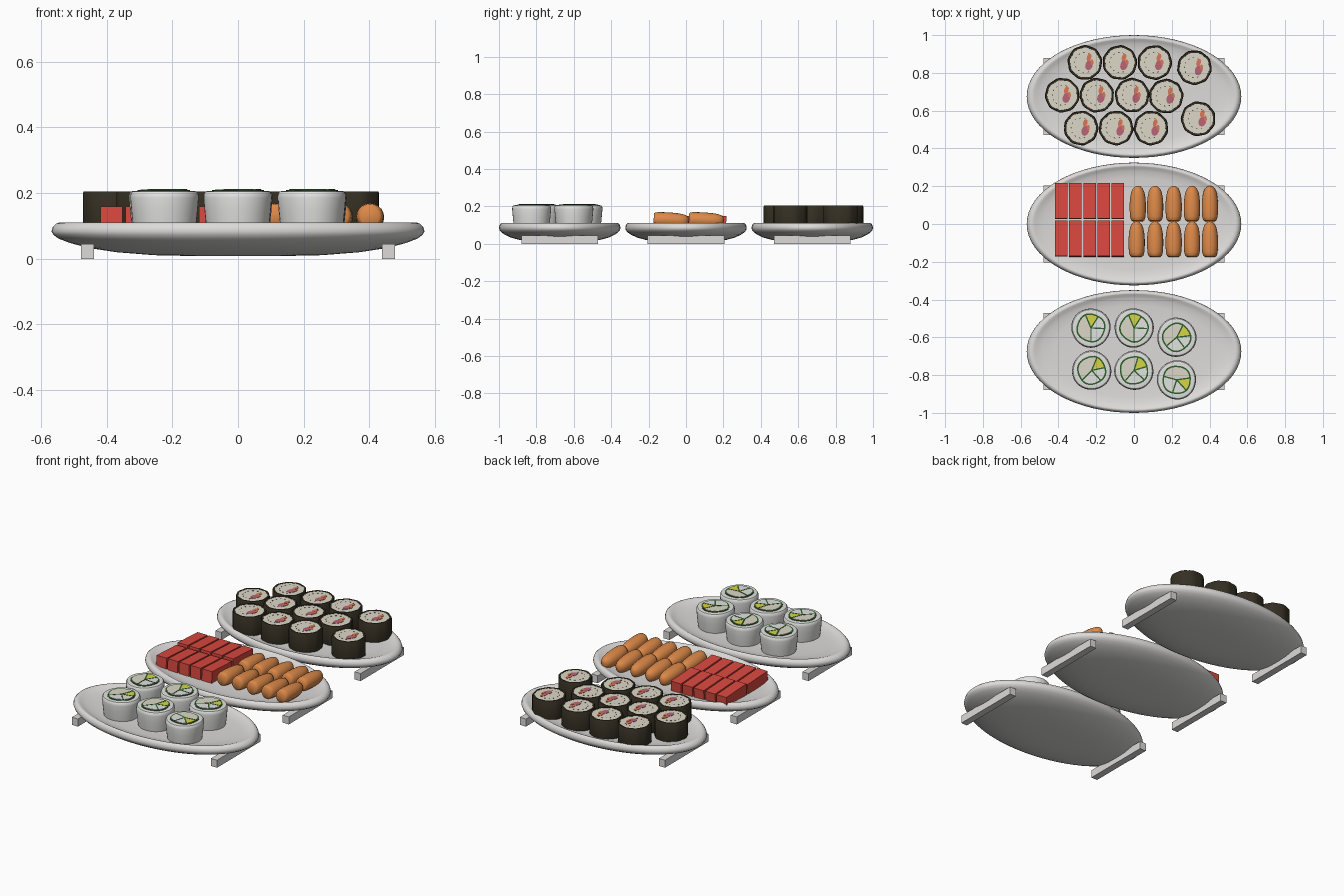
import bpy, bmesh, math
from math import sin, cos, pi, radians

if "Cube" in bpy.data.objects:
    bpy.data.objects.remove(bpy.data.objects["Cube"])


def material(name, rgb):
    m = bpy.data.materials.new(name)
    m.diffuse_color = (*rgb, 1)
    m.use_nodes = True
    m.node_tree.nodes["Principled BSDF"].inputs["Base Color"].default_value = m.diffuse_color
    return m


PLATE = material("plate_grey", (0.72, 0.71, 0.70))
SEAWEED = material("seaweed_black", (0.035, 0.029, 0.017))
RICE = material("rice_cream", (0.72, 0.69, 0.58))
WHITE = material("rice_white", (0.76, 0.76, 0.75))
RED = material("tuna_red", (0.70, 0.065, 0.05))
ORANGE = material("salmon_orange", (0.72, 0.25, 0.065))
MAUVE = material("filling_mauve", (0.48, 0.13, 0.18))
CORAL = material("filling_coral", (0.72, 0.18, 0.09))
GREEN = material("cucumber_green", (0.03, 0.12, 0.025))
YELLOW = material("egg_yellow", (0.68, 0.66, 0.06))


def finish(name, bm, mats, loc=(0, 0, 0), rot=(0, 0, 0), smooth=None):
    bmesh.ops.recalc_face_normals(bm, faces=bm.faces)
    me = bpy.data.meshes.new(name)
    bm.to_mesh(me)
    bm.free()
    for m in mats:
        me.materials.append(m)
    ob = bpy.data.objects.new(name, me)
    bpy.context.collection.objects.link(ob)
    ob.location, ob.rotation_euler = loc, rot
    if smooth:
        bpy.ops.object.select_all(action='DESELECT')
        ob.select_set(True)
        bpy.context.view_layer.objects.active = ob
        bpy.ops.object.shade_smooth_by_angle(angle=radians(smooth))
    return ob


def loft(bm, rings):
    """Skin a list of equal point rings and cap both ends."""
    vs = [[bm.verts.new(p) for p in r] for r in rings]
    n = len(vs[0])
    for a, b in zip(vs, vs[1:]):
        for i in range(n):
            bm.faces.new((a[i], a[(i + 1) % n], b[(i + 1) % n], b[i]))
    bm.faces.new(vs[0])
    bm.faces.new(vs[-1])


def wavy(r, z, n, wave, lobes, phase=0):
    return [(r * (1 + wave * sin(lobes * a + phase)) * cos(a),
             r * (1 + wave * sin(lobes * a + phase)) * sin(a), z)
            for a in (2 * pi * i / n for i in range(n))]


def box(name, size, loc, mat, rot=(0, 0, 0)):
    bm = bmesh.new()
    bmesh.ops.create_cube(bm, size=1)
    bmesh.ops.scale(bm, vec=size, verts=bm.verts)
    return finish(name, bm, [mat], loc, rot)


def slab(bm, pts, z0, z1, index):
    """Thin plate from an outline, with a material index."""
    old = set(bm.faces)
    loft(bm, [[(x, y, z) for x, y in pts] for z in (z0, z1)])
    for f in set(bm.faces) - old:
        f.material_index = index


def oval(cx, cy, rx, ry, turn=0, n=10):
    return [(cx + rx * cos(a) * cos(turn) - ry * sin(a) * sin(turn),
             cy + rx * cos(a) * sin(turn) + ry * sin(a) * cos(turn))
            for a in (2 * pi * i / n for i in range(n))]


def bar(a, r0, r1, w):
    """Strip running outward at angle a."""
    return [(r * cos(a) - s * w * sin(a), r * sin(a) + s * w * cos(a))
            for r, s in ((r0, -1), (r1, -1), (r1, 1), (r0, 1))]


# Oval plates, each on two bar feet
PROFILE = [(0.2, 0.008), (0.45, 0.011), (0.65, 0.02), (0.8, 0.033), (0.9, 0.048),
           (0.96, 0.061), (0.99, 0.073), (1.0, 0.084), (0.993, 0.097), (0.975, 0.107),
           (0.955, 0.111), (0.935, 0.109), (0.91, 0.104), (0.86, 0.097),
           (0.75, 0.092), (0.5, 0.09), (0.2, 0.09)]
for k, py in enumerate((-0.675, 0, 0.675)):
    bm = bmesh.new()
    loft(bm, [[(0.568 * r * cos(2 * pi * i / 64), 0.325 * r * sin(2 * pi * i / 64), z)
               for i in range(64)] for r, z in PROFILE])
    finish(f"plate_{k}", bm, [PLATE], (0, py, 0), smooth=60)
    for side in (-1, 1):
        box(f"plate_foot_{k}_{side}", (0.04, 0.41, 0.045), (side * 0.458, py, 0.0225), PLATE)

# Seaweed rolls on the back plate
DARK = [(-0.26, .855), (-0.075, .855), (0.11, .855), (0.32, .828),
        (-0.38, .682), (-0.197, .682), (-0.01, .682), (0.17, .677),
        (-0.28, .508), (-0.095, .508), (0.09, .508), (0.34, .557)]
for k, (x, y) in enumerate(DARK):
    bm = bmesh.new()
    # seaweed wrap with a raised lip
    loft(bm, [wavy(r, z, 36, 0.02, 9, k) for r, z in
              ((0.088, 0.085), (0.091, 0.1), (0.091, 0.2), (0.088, 0.205),
               (0.079, 0.204), (0.077, 0.198))])
    # rice top, fillings and broken inner seaweed swirl
    slab(bm, [p[:2] for p in wavy(0.079, 0, 36, 0.015, 9, k)], 0.197, 0.203, 1)
    slab(bm, oval(0.022, -0.014, 0.02, 0.028, -0.3), 0.2, 0.2045, 2)
    slab(bm, oval(0.022, 0.027, 0.012, 0.021, -0.3), 0.2, 0.2048, 3)
    slab(bm, oval(0.038, 0.002, 0.008, 0.016, 0.1), 0.2, 0.2052, 3)
    for j in range(9):
        a = 1.2 + j * 0.48
        slab(bm, oval(0.053 * cos(a), 0.053 * sin(a), 0.002, 0.005, a, 6), 0.2, 0.2042, 0)
    finish(f"seaweed_roll_{k}", bm, [SEAWEED, RICE, MAUVE, CORAL], (x, y, 0), smooth=40)

# Tuna blocks and salmon pieces on the middle plate, tipped down to the back
for row, y in enumerate((-0.078, 0.121)):
    for c in range(5):
        box(f"tuna_block_{row}_{c}", (0.066, 0.188, 0.07),
            (-0.385 + 0.075 * c, y, 0.119), RED, (radians(-3), 0, 0))
SALMON = [(-0.093, 0.66), (-0.088, 0.82), (-0.07, 0.95), (-0.035, 1.0), (0.0, 1.0),
          (0.035, 0.93), (0.062, 0.8), (0.08, 0.6), (0.09, 0.35), (0.094, 0.1)]
for row, y in enumerate((-0.08, 0.108)):
    for c, x in enumerate((0.014 + 0.006 * row, 0.112, 0.21, 0.307, 0.402)):
        bm = bmesh.new()
        loft(bm, [[(0.043 * s * cos(2 * pi * i / 20), t,
                    0.041 * s ** 0.6 * sin(2 * pi * i / 20)) for i in range(20)]
                  for t, s in SALMON])
        finish(f"salmon_piece_{row}_{c}", bm, [ORANGE], (x, y, 0.126),
               (radians(-3), 0, 0), smooth=50)

# White rice rolls on the front plate, angle = direction of the egg wedge
PALE = [(-0.228, -0.55, 85), (0, -0.55, 85), (0.226, -0.6, 35),
        (-0.224, -0.775, 40), (0, -0.775, 45), (0.226, -0.825, -20)]
for k, (x, y, turn) in enumerate(PALE):
    bm = bmesh.new()
    # rice body, widening to a rounded top edge
    loft(bm, [wavy(r, z, 36, 0.015, 3, k) for r, z in
              ((0.093, 0.085), (0.097, 0.11), (0.101, 0.15), (0.104, 0.185),
               (0.103, 0.198), (0.098, 0.205), (0.088, 0.207), (0.07, 0.206))])
    # seaweed disc, then four filling wedges leaving dark green gaps
    slab(bm, [p[:2] for p in wavy(0.077, 0, 36, 0.03, 4, k)], 0.203, 0.209, 1)
    base = radians(turn)
    for a0, a1, idx in ((-28, 28, 2), (28, 185, 3), (185, 272, 0), (272, 332, 0)):
        pts = [(0, 0)]
        for i in range(13):
            a = base + radians(a0 + (a1 - a0) * i / 12)
            r = 0.069 * (1 + 0.03 * sin(4 * a + k))
            pts.append((r * cos(a), r * sin(a)))
        slab(bm, pts, 0.206, 0.211, idx)
    for a in (28, 185, 272, 332):
        slab(bm, bar(base + radians(a), 0, 0.07, 0.0035), 0.206, 0.212, 1)
    finish(f"rice_roll_{k}", bm, [WHITE, GREEN, YELLOW, RICE], (x, y, 0), smooth=40)
